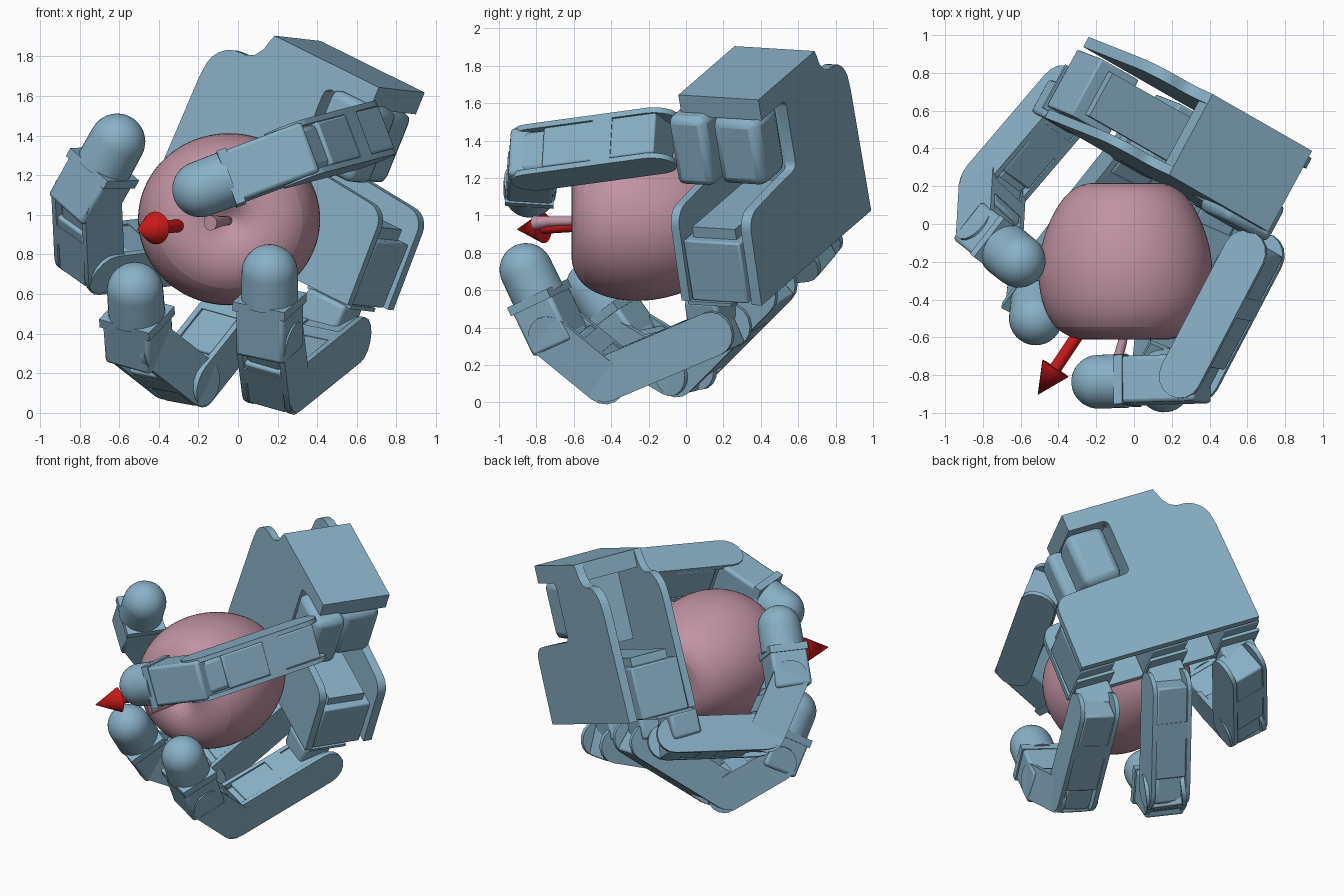
import bpy, bmesh, math
from mathutils import Vector, Matrix

if "Cube" in bpy.data.objects:
    bpy.data.objects.remove(bpy.data.objects["Cube"])


def mat(name, c):
    m = bpy.data.materials.new(name)
    m.diffuse_color = (*c, 1)
    m.use_nodes = True
    m.node_tree.nodes["Principled BSDF"].inputs["Base Color"].default_value = m.diffuse_color
    return m


BLUE = mat("blue_shell", (0.25, 0.44, 0.57))
PINK = mat("pink_skin", (0.53, 0.29, 0.36))
RED = mat("red", (0.60, 0.01, 0.01))


def frame(origin, x, y, z):
    m = Matrix((x, y, z)).transposed().to_4x4()
    m.translation = origin
    return m


def axis_frame(a, b, side):
    """z runs from a to b, y is the hinge axis."""
    z = (b - a).normalized()
    y = (side - z * side.dot(z)).normalized()
    return frame(a, y.cross(z), y, z)


def finish(name, bm, m, material, bevel=0):
    bmesh.ops.recalc_face_normals(bm, faces=bm.faces)
    me = bpy.data.meshes.new(name)
    bm.to_mesh(me)
    bm.free()
    ob = bpy.data.objects.new(name, me)
    bpy.context.collection.objects.link(ob)
    ob.matrix_world = m
    me.materials.append(material)
    if bevel:
        b = ob.modifiers.new("bevel", 'BEVEL')
        b.width, b.segments, b.limit_method = bevel, 2, 'ANGLE'
    bpy.context.view_layer.objects.active = ob
    bpy.ops.object.select_all(action='DESELECT')
    ob.select_set(True)
    bpy.ops.object.shade_smooth_by_angle(angle=math.radians(32))
    return ob


def prism(name, pts, y0, y1, m, bevel=0):
    """Extrude an (x, z) outline from y0 to y1."""
    bm = bmesh.new()
    f = bm.faces.new([bm.verts.new((x, y0, z)) for x, z in pts])
    ext = bmesh.ops.extrude_face_region(bm, geom=[f])
    vs = [v for v in ext['geom'] if isinstance(v, bmesh.types.BMVert)]
    bmesh.ops.translate(bm, verts=vs, vec=(0, y1 - y0, 0))
    return finish(name, bm, m, BLUE, bevel)


def box(name, x0, x1, y0, y1, z0, z1, m, bevel=0):
    return prism(name, [(x0, z0), (x1, z0), (x1, z1), (x0, z1)], y0, y1, m, bevel)


def lathe(name, prof, m, material, steps=32):
    bm = bmesh.new()
    vs = [bm.verts.new((r, 0, z)) for r, z in prof]
    es = [bm.edges.new(p) for p in zip(vs, vs[1:])]
    bmesh.ops.spin(bm, geom=vs + es, axis=(0, 0, 1), cent=(0, 0, 0),
                   angle=2 * math.pi, steps=steps, use_duplicate=False)
    bmesh.ops.remove_doubles(bm, verts=bm.verts, dist=1e-4)
    return finish(name, bm, m, material)


def arc(cx, cz, r, a0, a1, n=6):
    return [(cx + r * math.cos(math.radians(a0 + (a1 - a0) * i / n)),
             cz + r * math.sin(math.radians(a0 + (a1 - a0) * i / n))) for i in range(n + 1)]


# Palm frame: x across the knuckles, y towards the back of the hand, z towards the wrist
w = Vector((.525, -.3, -.26)).normalized()
t = Vector((.225, .42, -.025))
t = (t - w * t.dot(w)).normalized()
P = frame(Vector((.185, .26, 1.905)), w, t, w.cross(t))
DEPTH = .477

# Palm plates: wrist step, rounded lobe, thumb window, side lobe
outline = ([(0, 0), (.66, 0), (.66, -.12), (.43, -.12)] + arc(.42, -.16, .04, 90, 180, 3)
           + arc(.42, -.48, .04, 180, 270, 3) + [(.60, -.53)] + arc(.85, -.65, .10, 90, 0)
           + [(.96, -1.07), (-.325, -1.07), (-.31, -.36)] + arc(-.145, -.315, .16, 180, 90)
           + [(-.11, -.155), (-.065, -.135), (-.03, -.09), (-.015, -.04)])
prism("palm_front_plate", outline, 0, .05, P)
prism("palm_back_plate", outline, DEPTH - .05, DEPTH + .01, P)
box("wrist_block", .0, .66, .0, DEPTH, -.12, 0, P)
box("thumb_pocket_wall", .34, .38, .05, DEPTH - .05, -.60, -.12, P)
box("palm_crossbar", -.28, .9, .10, .36, -.72, -.66, P)

# Thumb motor filling the window, with its rounded swivel
box("thumb_motor", .41, .68, .18, .455, -.51, -.12, P, .05)
box("thumb_swivel", .44, .74, -.05, .17, -.50, -.10, P, .04)

# Knuckle motors
for i, c in enumerate((-.22, .30, .83)):
    box(f"knuckle_motor_{i}", c - .13, c + .12, .06, .40, -1.07, -.72, P, .01)
    box(f"knuckle_rim_{i}", c - .14, c + .13, .04, .30, -1.09, -1.07, P)
    box(f"knuckle_neck_{i}", c - .12, c + .12, .0, .20, -1.25, -1.08, P, .02)


def link(name, a, b, side, hw=.135, r=.12):
    """Two rounded cheeks around a motor, running from hinge a to hinge b."""
    m = axis_frame(a, b, side)
    n = (b - a).length
    stadium = arc(0, n - .01, r, 0, 180, 8) + arc(0, 0, r, 180, 360, 8)
    for k, s in enumerate((-1, 1)):
        y0, y1 = sorted((s * hw, s * (hw - .03)))
        prism(f"{name}_cheek_{k}", stadium, y0, y1, m)
    box(name + "_motor", -r * .97, r * .97, .03 - hw, hw - .03, -.05, n - .12, m, .012)
    box(name + "_hinge", -r * .8, r * .8, .03 - hw, hw - .03, n - .15, n + .07, m, .03)
    box(name + "_band", -r, r, -hw, hw, n * .28, n * .28 + .12, m)


def fingertip(name, a, b, side, hw=.135, r=.142):
    """Housing box, then a rubber dome centred on b."""
    m = axis_frame(a, b, side)
    n = (b - a).length
    box(name + "_housing", -.125, .125, -hw, hw, -.08, n - .17, m, .02)
    box(name + "_rim", -.13, .13, -hw - .01, hw + .01, n - .19, n - .14, m)
    dome = [(.0, n - .16), (r + .002, n - .16)] + [(x, z + n) for x, z in arc(0, 0, r, 0, 90, 10)]
    dome[-1] = (0, n + r)
    lathe(name + "_dome", dome, m, BLUE)


# Three fingers: knuckle, middle hinge, end hinge, dome centre
fingers = {
    "outer_finger": ((-.34, .67, .82), (-.75, .19, .77), (-.765, -.07, 1.09), (-.61, -.195, 1.37)),
    "middle_finger": ((.08, .43, .61), (-.27, -.01, .17), (-.50, -.31, .35), (-.52, -.50, .62)),
    "inner_finger": ((.50, .19, .39), (.19, -.40, .14), (.16, -.70, .385), (.16, -.855, .71)),
}
for name, joints in fingers.items():
    j = [Vector(p) for p in joints]
    side = (j[1] - j[0]).cross(j[3] - j[2])
    link(name + "_lower", j[0], j[1], side)
    link(name + "_upper", j[1], j[2], side, .133, .12)
    fingertip(name + "_tip", j[2], j[3], side)

# Thumb
j0, j1, tip = Vector((.635, -.16, 1.40)), Vector((.29, -.82, 1.31)), Vector((-.19, -.835, 1.13))
side = (j1 - j0).cross(tip - j1)
link("thumb_lower", j0, j1, side, .145, .12)
fingertip("thumb_tip", j1, tip, side)

# Fruit: lathed about the y axis with dimples at both ends
prof = [(0, .16), (.1, .21), (.21, .225), (.315, .17), (.40, .04), (.455, -.12), (.47, -.26),
        (.455, -.41), (.385, -.56), (.25, -.62), (.12, -.61), (.04, -.55), (0, -.53)]
Q = frame(Vector((-.045, 0, .978)), Vector((1, 0, 0)), Vector((0, 0, -.945)), Vector((0, 1, 0)))
fruit = lathe("fruit", prof, Q, PINK, 24)
fruit.modifiers.new("smooth", 'SUBSURF').levels = 2

# Fruit stem
cu = bpy.data.curves.new("fruit_stem", 'CURVE')
cu.dimensions, cu.bevel_depth, cu.use_fill_caps = '3D', .03, True
sp = cu.splines.new('POLY')
stem = [(-.05, -.5, .97, .8), (-.06, -.62, .97, .8), (-.09, -.73, .968, .9), (-.14, -.81, .96, 1.3)]
sp.points.add(len(stem) - 1)
for p, (x, y, z, r) in zip(sp.points, stem):
    p.co, p.radius = (x, y, z, 1), r
cu.materials.append(PINK)
bpy.context.collection.objects.link(bpy.data.objects.new("fruit_stem", cu))

# Direction arrow
a, b = Vector((-.04, -.20, .97)), Vector((-.51, -.905, .925))
n = (b - a).length
lathe("arrow", [(0, 0), (.033, 0), (.033, n - .17), (.083, n - .17), (0, n)],
      axis_frame(a, b, Vector((0, 0, 1))), RED, 24)
